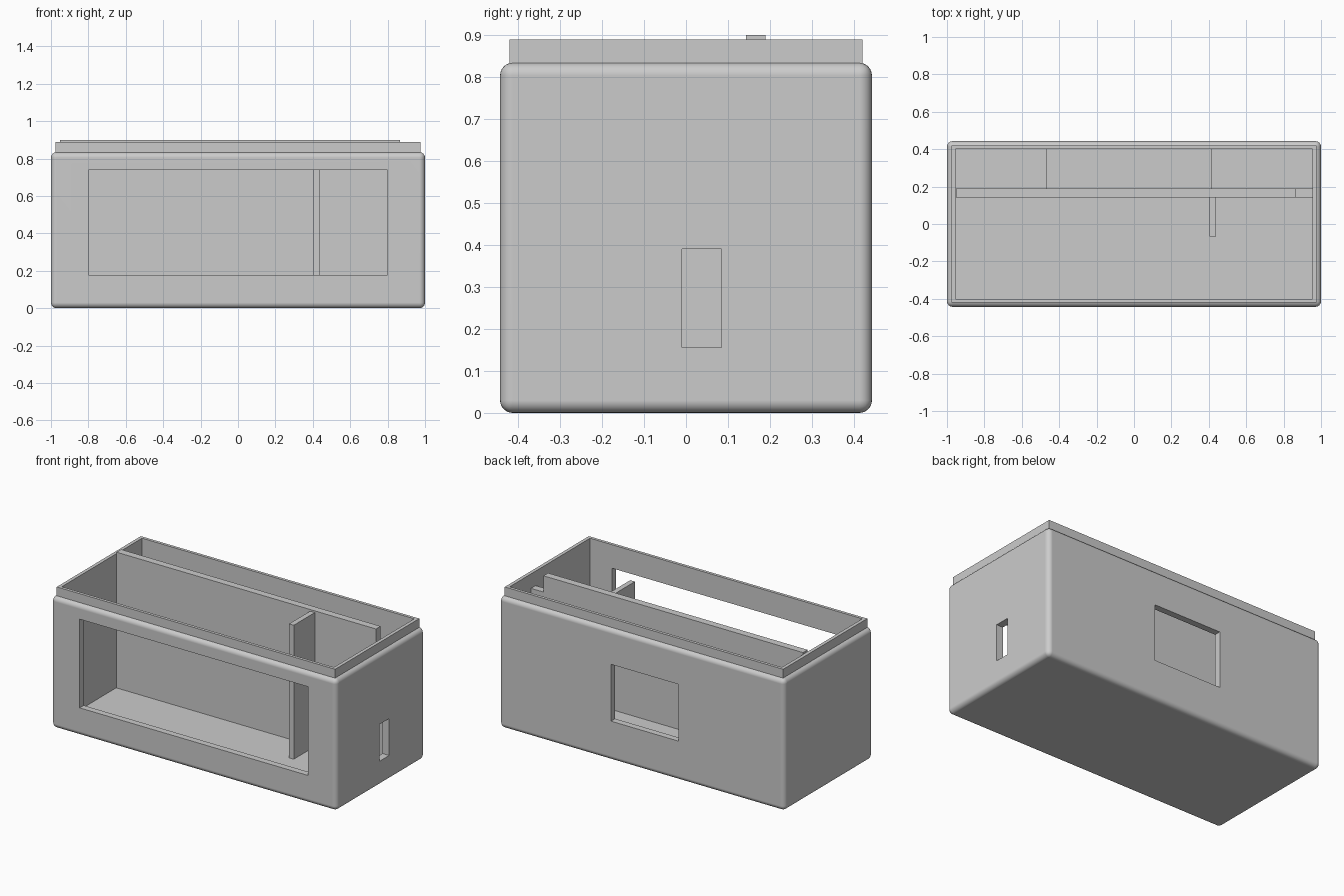
import bpy
import bmesh

old = bpy.data.objects.get("Cube")
if old:
    bpy.data.objects.remove(old, do_unlink=True)

grey = bpy.data.materials.new("light_grey")
grey.use_nodes = True
grey.diffuse_color = (0.6, 0.6, 0.6, 1)
grey.node_tree.nodes["Principled BSDF"].inputs["Base Color"].default_value = grey.diffuse_color

HX, HY, RIM_Z, TOP = 1.0, 0.443, 0.834, 0.889   # outer shell
IX, IY, FLOOR = 0.954, 0.402, 0.04              # inner cavity
DIV_Y = (0.143, 0.189)                          # divider thickness span


def box(name, x, y, z, bevel=0.0):
    """Box from spans; bevel rounds every edge except the top rim."""
    bm = bmesh.new()
    bmesh.ops.create_cube(bm, size=1)
    for v in bm.verts:
        v.co = [span[c > 0] for span, c in zip((x, y, z), v.co)]
    if bevel:
        edges = [e for e in bm.edges if min(v.co.z for v in e.verts) < z[1]]
        bmesh.ops.bevel(bm, geom=edges, offset=bevel, segments=6,
                        profile=0.5, affect='EDGES')
    mesh = bpy.data.meshes.new(name)
    bm.to_mesh(mesh)
    bm.free()
    mesh.materials.append(grey)
    obj = bpy.data.objects.new(name, mesh)
    bpy.context.collection.objects.link(obj)
    return obj


# Outer case with rounded sides and bottom
case = box("case", (-HX, HX), (-HY, HY), (0, RIM_Z), bevel=0.03)

# Lip joined on top, then cavity and openings cut out
tools = [
    ("UNION", box("lip", (-0.976, 0.976), (-0.421, 0.421), (0.7, TOP))),
    ("DIFFERENCE", box("cavity", (-IX, IX), (-IY, IY), (FLOOR, 1.2))),
    ("DIFFERENCE", box("front_window", (-0.8, 0.8), (-0.6, -0.3), (0.178, 0.74))),
    ("DIFFERENCE", box("back_window", (-0.258, 0.216), (0.3, 0.6), (0.25, 0.61))),
    ("DIFFERENCE", box("side_slot", (0.9, 1.2), (-0.01, 0.085), (0.156, 0.39))),
]
for operation, tool in tools:
    mod = case.modifiers.new(tool.name, 'BOOLEAN')
    mod.operation = operation
    mod.solver = 'EXACT'
    mod.object = tool

bpy.context.view_layer.update()
graph = bpy.context.evaluated_depsgraph_get()
result = bpy.data.meshes.new_from_object(case.evaluated_get(graph))
case.modifiers.clear()
case.data = result
for _, tool in tools:
    bpy.data.objects.remove(tool, do_unlink=True)

# Smooth rounded edges, flat walls
bpy.ops.object.select_all(action='DESELECT')
case.select_set(True)
bpy.context.view_layer.objects.active = case
bpy.ops.object.shade_smooth_by_angle(angle=0.5)
weighted = case.modifiers.new("flat_walls", 'WEIGHTED_NORMAL')
weighted.keep_sharp = True

# Long divider, with a lower step at its left end
box("divider", (-0.952, 0.867), DIV_Y, (FLOOR, 0.9))
box("divider_step", (0.867, IX), DIV_Y, (FLOOR, 0.797))

# Short upright rib in front of the divider
box("rib", (0.405, 0.438), (-0.067, DIV_Y[0]), (FLOOR, TOP))

# Raised platform behind the divider
box("rear_platform", (-0.47, 0.417), (DIV_Y[1], IY), (FLOOR, 0.18))
